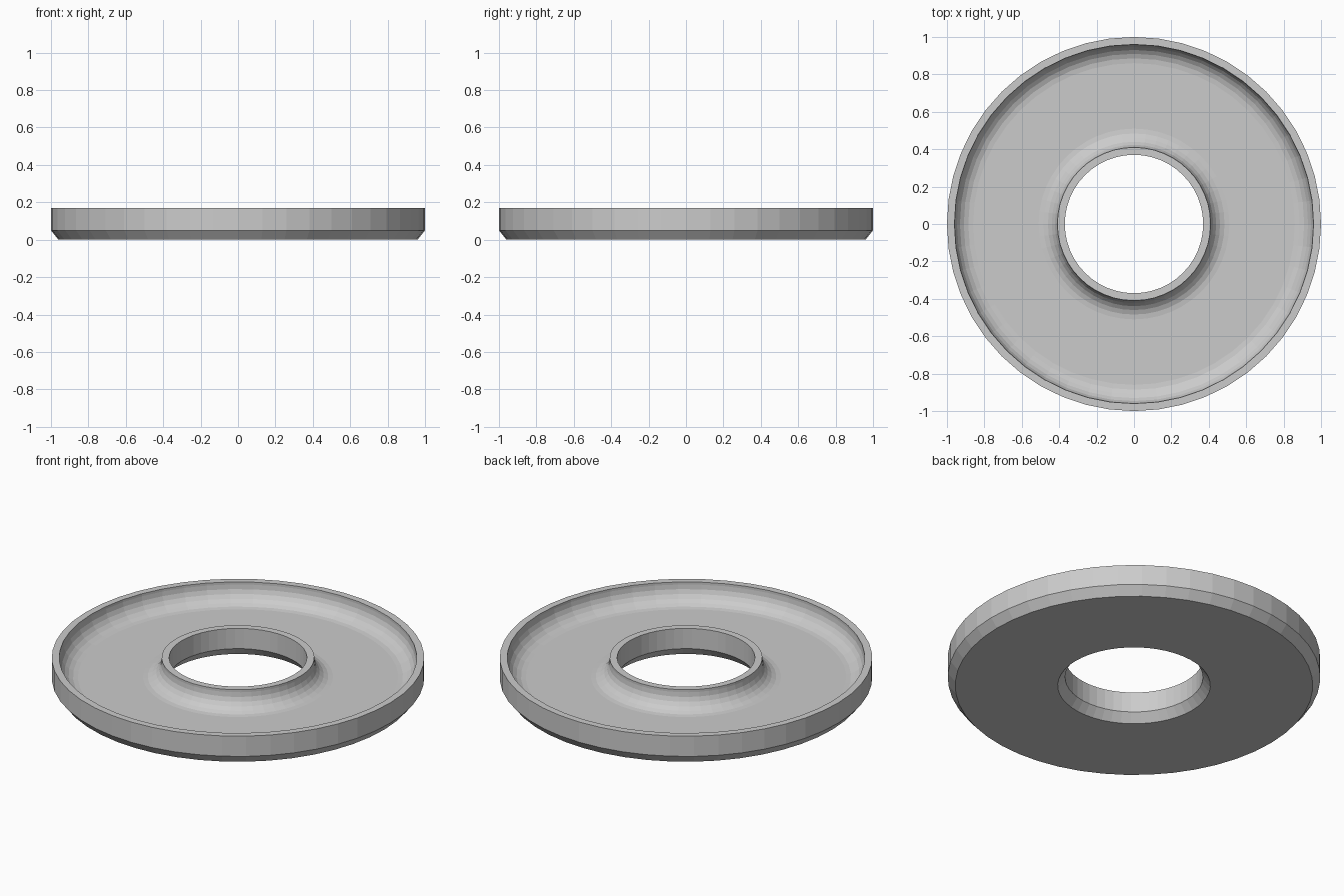
import bpy, bmesh
from math import sin, cos, pi

cube = bpy.data.objects.get("Cube")
if cube:
    bpy.data.objects.remove(cube)

SIDES = 48
OUTER, HOLE, WALL = 1.0, 0.37, 0.04
HEIGHT, FLOOR, CHAMFER, FILLET = 0.17, 0.055, 0.05, 0.1
STEPS = 6

# Plain grey finish
grey = bpy.data.materials.new("light_grey")
grey.use_nodes = True
colour = (0.6, 0.6, 0.6, 1)
grey.diffuse_color = colour
grey.node_tree.nodes["Principled BSDF"].inputs["Base Color"].default_value = colour


def fillet(wall_radius, direction):
    """Quarter round from a wall down to the channel floor."""
    centre = wall_radius + direction * FILLET
    angles = [pi / 2 * i / STEPS for i in range(STEPS + 1)]
    return [(centre - direction * FILLET * cos(a), FLOOR + FILLET * (1 - sin(a)))
            for a in angles]


# Closed cross-section: hub wall, channel, rim, chamfered underside
inner, outer = HOLE + WALL, OUTER - WALL
profile = [(HOLE, CHAMFER), (HOLE, HEIGHT), (inner, HEIGHT)]
profile += fillet(inner, 1)
profile += reversed(fillet(outer, -1))
profile += [(outer, HEIGHT), (OUTER, HEIGHT), (OUTER, CHAMFER), (outer, 0), (inner, 0)]

# Revolve the cross-section into a ring
bm = bmesh.new()
rings = []
for i in range(SIDES):
    a = 2 * pi * i / SIDES
    rings.append([bm.verts.new((r * cos(a), r * sin(a), z)) for r, z in profile])
for i, ring in enumerate(rings):
    following = rings[(i + 1) % SIDES]
    for j in range(len(profile)):
        k = (j + 1) % len(profile)
        bm.faces.new((ring[j], ring[k], following[k], following[j]))
bmesh.ops.recalc_face_normals(bm, faces=bm.faces)

mesh = bpy.data.meshes.new("channelled_ring")
bm.to_mesh(mesh)
bm.free()
mesh.materials.append(grey)
bpy.context.collection.objects.link(bpy.data.objects.new("channelled_ring", mesh))
